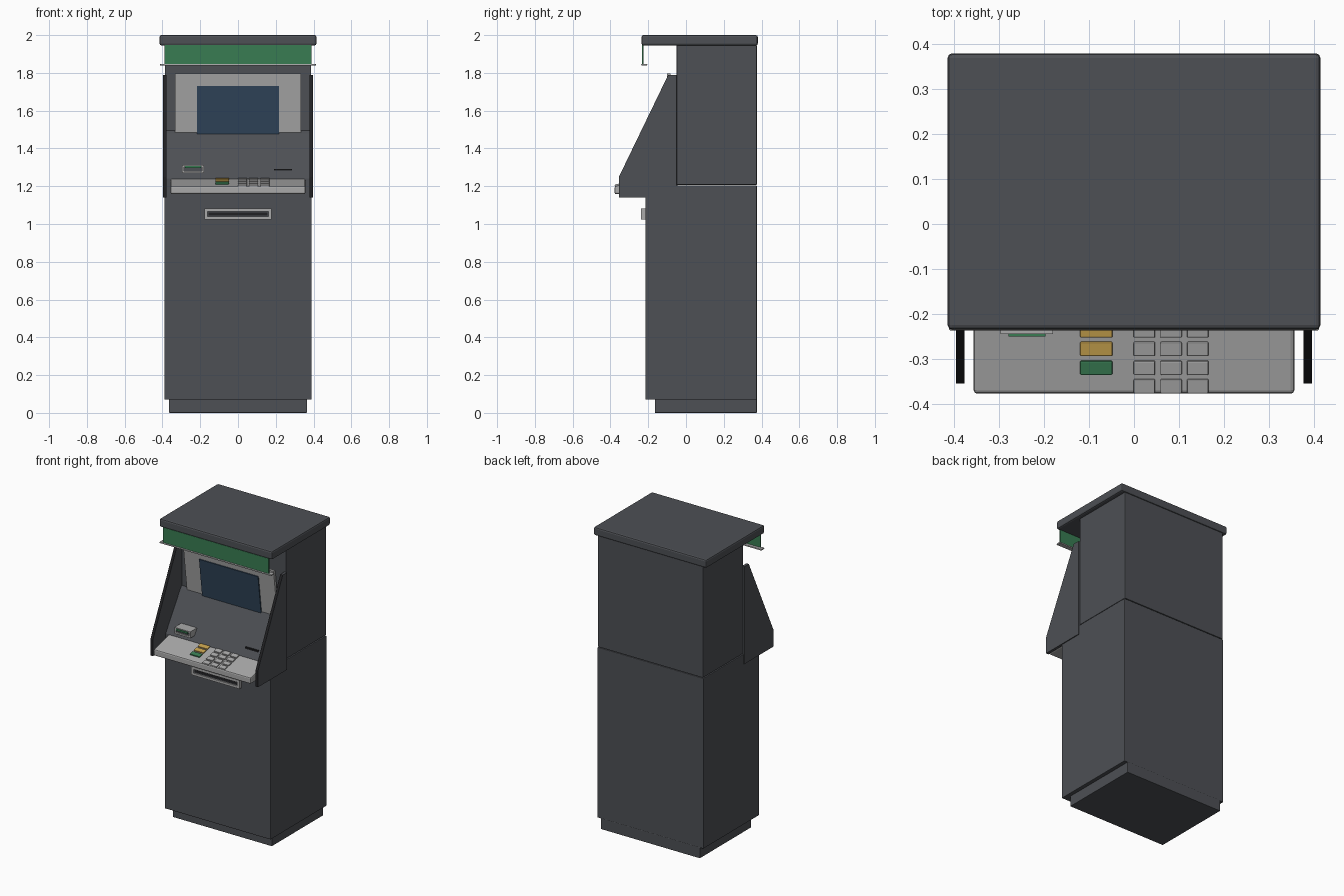
import bpy
import bmesh
import math
from mathutils import Matrix

cube = bpy.data.objects.get("Cube")
if cube:
    bpy.data.objects.remove(cube, do_unlink=True)


def material(name, r, g, b):
    m = bpy.data.materials.new(name)
    m.use_nodes = True
    m.diffuse_color = (r, g, b, 1)
    m.node_tree.nodes["Principled BSDF"].inputs["Base Color"].default_value = (r, g, b, 1)
    return m


DARK = material("dark grey", 0.075, 0.08, 0.09)
BLACK = material("black", 0.015, 0.015, 0.017)
LIGHT = material("light grey", 0.40, 0.40, 0.40)
GREEN = material("green", 0.04, 0.20, 0.085)
YELLOW = material("amber", 0.57, 0.36, 0.075)
BLUE = material("screen blue", 0.03, 0.06, 0.105)


def prism(name, profile, x0, x1, mat, bevel=0.0):
    """Extrude a (y, z) profile along x from x0 to x1."""
    bm = bmesh.new()
    face = bm.faces.new([bm.verts.new((x0, y, z)) for y, z in profile])
    new = bmesh.ops.extrude_face_region(bm, geom=[face])["geom"]
    bmesh.ops.translate(bm, vec=(x1 - x0, 0, 0),
                        verts=[v for v in new if isinstance(v, bmesh.types.BMVert)])
    bmesh.ops.recalc_face_normals(bm, faces=bm.faces)
    mesh = bpy.data.meshes.new(name)
    bm.to_mesh(mesh)
    bm.free()
    mesh.materials.append(mat)
    ob = bpy.data.objects.new(name, mesh)
    bpy.context.collection.objects.link(ob)
    if bevel:
        mod = ob.modifiers.new("soft edges", "BEVEL")
        mod.width = bevel
        mod.segments = 2
    return ob


def box(name, x0, x1, y0, y1, z0, z1, mat, bevel=0.0):
    return prism(name, [(y0, z0), (y1, z0), (y1, z1), (y0, z1)], x0, x1, mat, bevel)


# Cabinet stack
box("plinth", -0.365, 0.365, -0.165, 0.375, 0, 0.075, DARK, 0.003)
box("lower_cabinet", -0.39, 0.39, -0.215, 0.375, 0.07, 1.204, DARK, 0.004)
box("upper_cabinet", -0.387, 0.387, -0.05, 0.375, 1.207, 1.947, DARK, 0.004)
box("roof", -0.415, 0.415, -0.235, 0.38, 1.945, 2.0, DARK, 0.01)

# Header sign under the roof overhang
box("header_sign", -0.39, 0.39, -0.234, -0.224, 1.845, 1.948, GREEN)
box("header_lip", -0.412, 0.412, -0.237, -0.205, 1.838, 1.848, LIGHT, 0.003)

# Side panels with black front edges
side = [(-0.05, 1.14), (-0.355, 1.14), (-0.355, 1.25), (-0.095, 1.788), (-0.05, 1.788)]
for label, sign in (("left", 1), ("right", -1)):
    panel = prism(label + "_side_panel", side, sign * 0.378, sign * 0.396, DARK)
    panel.data.materials.append(BLACK)
    for p in panel.data.polygons:
        if p.normal.y < -0.5:
            p.material_index = 1

# Sloping fascia, bezel and screen
prism("fascia", [(-0.045, 1.15), (-0.22, 1.15), (-0.22, 1.24), (-0.065, 1.48), (-0.045, 1.5)],
      -0.379, 0.379, DARK)


def leaning_plate(name, half, z0, z1, lift, mat):
    def front(z):
        return -0.06 - 0.127 * (z - 1.47) - lift
    depth = 0.018
    prism(name, [(front(z0), z0), (front(z1), z1),
                 (front(z1) + depth, z1), (front(z0) + depth, z0)], -half, half, mat)


leaning_plate("screen_bezel", 0.333, 1.46, 1.797, 0, LIGHT)
leaning_plate("screen", 0.217, 1.45, 1.73, 0.007, BLUE)

# Key shelf, top surface rising to the back
SLOPE = 0.24


def shelf_z(y):
    return 1.2 + SLOPE * (y + 0.378)


prism("key_shelf", [(-0.378, 1.158), (-0.378, 1.2), (-0.21, shelf_z(-0.21)), (-0.21, 1.158)],
      -0.357, 0.357, LIGHT, 0.008)


def key(name, x, y, width, mat):
    w, d = width / 2, 0.016
    ob = box(name, -w, w, -d, d, -0.006, 0.006, mat, 0.003)
    ob.matrix_world = (Matrix.Translation((x, y, shelf_z(y) + 0.002))
                       @ Matrix.Rotation(math.atan(SLOPE), 4, "X"))


rows = (-0.361, -0.32, -0.278, -0.237)
for r, y in enumerate(rows):
    for c in range(3):
        key(f"number_key_{r}_{c}", 0.023 + 0.0595 * c, y, 0.048, LIGHT)
for y, mat, name in zip(rows[1:], (GREEN, YELLOW, YELLOW),
                        ("confirm_key", "correct_key", "cancel_key")):
    key(name, -0.084, y, 0.072, mat)


# Slot frames: four bars around a dark recess
def slot_frame(name, x0, x1, y0, y1, z0, z1, t):
    box(name + "_top", x0, x1, y0, y1, z1 - t, z1, LIGHT)
    box(name + "_bottom", x0, x1, y0, y1, z0, z0 + t, LIGHT)
    box(name + "_right", x0, x0 + t, y0, y1, z0 + t, z1 - t, LIGHT)
    box(name + "_left", x1 - t, x1, y0, y1, z0 + t, z1 - t, LIGHT)
    box(name + "_recess", x0 + t, x1 - t, y0 + 0.008, y1, z0 + t, z1 - t, DARK)


slot_frame("cash_slot", -0.178, 0.177, -0.238, -0.21, 1.025, 1.081, 0.016)
box("cash_shutter", -0.155, 0.155, -0.231, -0.225, 1.046, 1.06, BLACK)
slot_frame("card_reader", -0.297, -0.18, -0.245, -0.17, 1.27, 1.312, 0.011)
box("card_light", -0.28, -0.197, -0.251, -0.2, 1.296, 1.307, GREEN)

# Receipt slot in the fascia
box("receipt_slot", 0.19, 0.285, -0.198, -0.18, 1.282, 1.292, BLACK)
